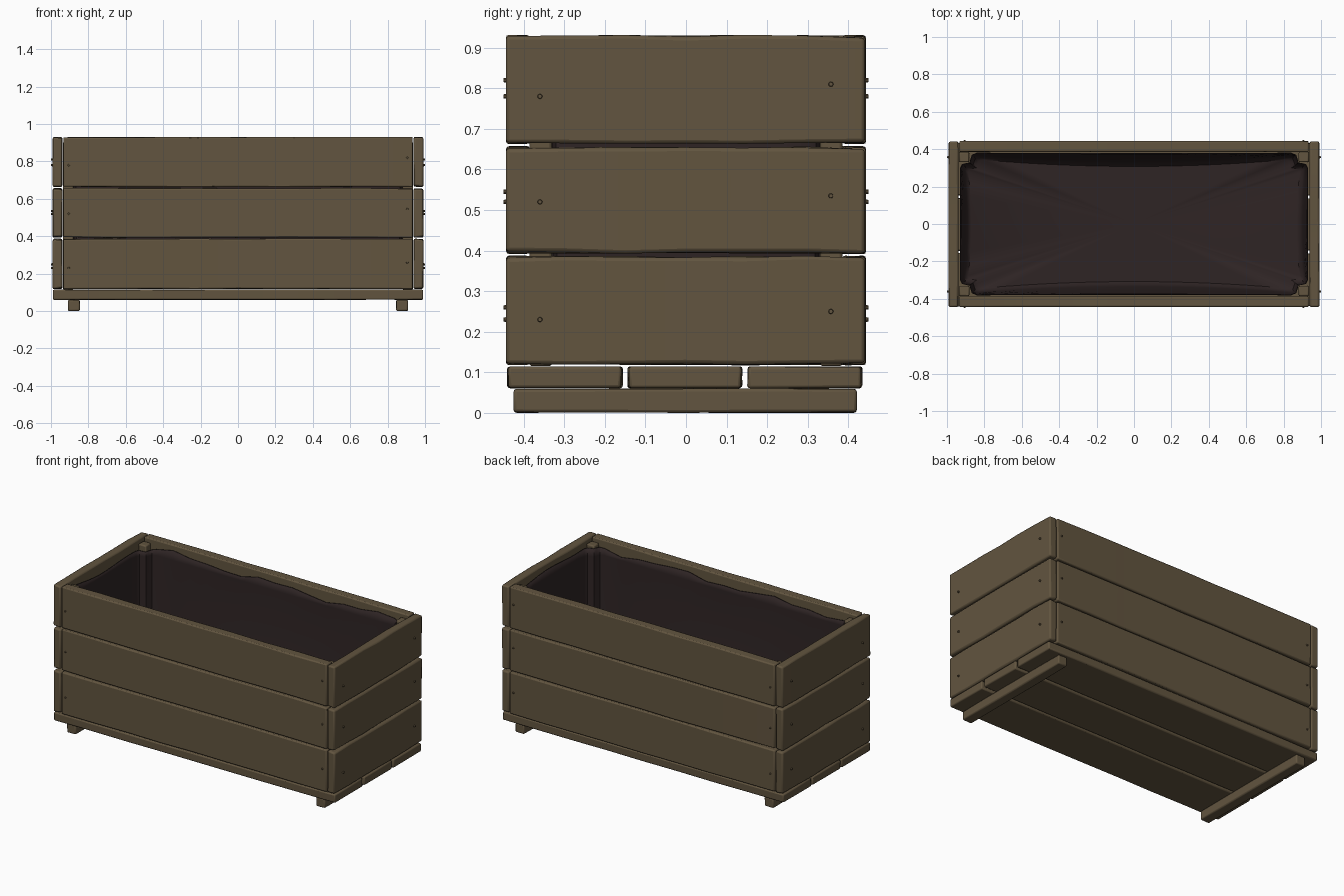
import bpy, bmesh, math, random
from mathutils import Vector

if "Cube" in bpy.data.objects:
    bpy.data.objects.remove(bpy.data.objects["Cube"])

random.seed(4)

def material(name, rgb):
    m = bpy.data.materials.new(name)
    m.diffuse_color = (*rgb, 1)
    m.use_nodes = True
    m.node_tree.nodes["Principled BSDF"].inputs["Base Color"].default_value = m.diffuse_color
    return m

WOOD = material("weathered wood", (0.122, 0.090, 0.050))
LINER = material("dark liner", (0.028, 0.018, 0.018))

def make_object(name, bm, mat):
    bmesh.ops.recalc_face_normals(bm, faces=bm.faces)
    me = bpy.data.meshes.new(name)
    bm.to_mesh(me)
    bm.free()
    ob = bpy.data.objects.new(name, me)
    bpy.context.collection.objects.link(ob)
    me.materials.append(mat)
    return ob

def smooth(ob):
    for o in bpy.context.selected_objects:
        o.select_set(False)
    bpy.context.view_layer.objects.active = ob
    ob.select_set(True)
    bpy.ops.object.shade_smooth_by_angle(angle=math.radians(40))

def plank(name, lo, hi, wear=0.004, cuts=7, bevel=0.007):
    """Box lofted along its longest axis, with slightly worn long edges."""
    lo, hi = Vector(lo), Vector(hi)
    size = hi - lo
    a = max(range(3), key=lambda i: size[i])
    b, c = [i for i in range(3) if i != a]
    bm = bmesh.new()
    rings = []
    for k in range(cuts + 2):
        end = k in (0, cuts + 1)
        ring = []
        for sb, sc in ((0, 0), (1, 0), (1, 1), (0, 1)):
            p = Vector((0, 0, 0))
            p[a] = lo[a] + size[a] * k / (cuts + 1)
            w = wear * (1.5 if end else 1)
            for axis, s in ((b, sb), (c, sc)):
                d = random.uniform(0, w) * (0.35 if size[axis] < 0.1 else 1)
                p[axis] = hi[axis] - d if s else lo[axis] + d
            ring.append(bm.verts.new(p))
        rings.append(ring)
    for r, q in zip(rings, rings[1:]):
        for i in range(4):
            bm.faces.new((r[i], r[(i + 1) % 4], q[(i + 1) % 4], q[i]))
    bm.faces.new(rings[0])
    bm.faces.new(rings[-1])
    ob = make_object(name, bm, WOOD)
    m = ob.modifiers.new("worn edges", 'BEVEL')
    m.width, m.segments, m.limit_method = bevel, 2, 'ANGLE'
    m.angle_limit = math.radians(50)
    smooth(ob)
    return ob

def nail(name, pos, direction):
    """Small round nail head, slightly domed, facing outwards."""
    d = Vector(direction)
    bm = bmesh.new()
    bmesh.ops.create_cone(bm, cap_ends=True, segments=10, radius1=0.007,
                          radius2=0.005, depth=0.016)
    bm.transform(d.to_track_quat('Z', 'Y').to_matrix().to_4x4())
    bmesh.ops.translate(bm, vec=Vector(pos), verts=bm.verts)
    make_object(name, bm, WOOD)

# Walls: three courses of planks on every side, with nails at their ends
courses = [(0.117, 0.388, 0.23, 0.25), (0.391, 0.658, 0.52, 0.535), (0.662, 0.932, 0.78, 0.81)]
for n, (z0, z1, na, nb) in enumerate(courses, 1):
    for side, s in (("front", -1), ("back", 1)):
        y0, y1 = sorted((s * 0.385, s * 0.444))
        plank(f"{side}_plank_{n}", (-0.934, y0, z0), (0.934, y1, z1))
        for x, z in ((-0.905, na), (0.905, nb + 0.01)):
            nail(f"{side}_nail", (x, s * 0.442, z), (0, s, 0))
    for side, s in (("left", -1), ("right", 1)):
        x0, x1 = sorted((s * 0.938, s * 0.992))
        plank(f"{side}_plank_{n}", (x0, -0.444, z0), (x1, 0.441, z1), 0.006, 5, 0.009)
        for y, z in ((-0.36, na), (0.357, nb)):
            nail(f"{side}_nail", (s * 0.992, y, z), (s, 0, 0))

# Floor boards and feet
for n, (y0, y1) in enumerate(((-0.442, -0.155), (-0.145, 0.14), (0.15, 0.436)), 1):
    plank(f"floor_board_{n}", (-0.99, y0, 0.06), (0.99, y1, 0.115))
for side, s in (("left", -1), ("right", 1)):
    x0, x1 = sorted((s * 0.845, s * 0.91))
    plank(f"{side}_foot", (x0, -0.425, 0), (x1, 0.421, 0.06), 0.004, 3)

# Corner posts
for sx in (-1, 1):
    for sy in (-1, 1):
        x0, x1 = sorted((sx * 0.88, sx * 0.936))
        y0, y1 = sorted((sy * 0.33, sy * 0.386))
        plank("corner_post", (x0, y0, 0.115), (x1, y1, 0.905), 0.003, 2)

# Liner: a sagging bag that wraps round the corner posts
quarter = [(0.928, y) for y in (0.0, 0.08, 0.16, 0.24, 0.3)]
quarter += [(0.918, 0.318), (0.895, 0.324), (0.878, 0.327), (0.873, 0.345), (0.865, 0.368)]
quarter += [(x, 0.379) for x in (0.84, 0.72, 0.6, 0.48, 0.36, 0.24, 0.12, 0.0)]
half = quarter + [(-x, y) for x, y in reversed(quarter[:-1])]
outline = half + [(x, -y) for x, y in reversed(half[1:-1])]

bm = bmesh.new()
rings = []
for z, bow, inset in ((0.88, 0.1, 0), (0.84, 0.05, 0), (0.6, 0.25, 0), (0.35, 0.6, 0.003),
                      (0.19, 0.9, 0.008), (0.145, 1.0, 0.018), (0.128, 1.0, 0.04)):
    ring = []
    for x, y in outline:
        ky = max(0, 1 - (x / 0.9) ** 2) if abs(y) > 0.37 else 0
        kx = max(0, 1 - (y / 0.33) ** 2) if abs(x) > 0.92 else 0
        px = x * (1 - inset) - math.copysign(0.02 * bow * kx, x)
        py = y * (1 - 2 * inset) - math.copysign(0.04 * bow * ky, y)
        dz = 0
        if z > 0.87:
            dz = 0.014 * math.sin(9 * x + 4 * y) + 0.008 * math.sin(21 * x + 11 * y)
        ring.append(bm.verts.new((px, py, z + dz)))
    rings.append(ring)
count = len(outline)
for r, q in zip(rings, rings[1:]):
    for i in range(count):
        j = (i + 1) % count
        bm.faces.new((r[i], r[j], q[j], q[i]))
middle = bm.verts.new((0, 0, 0.124))
for i in range(count):
    bm.faces.new((rings[-1][i], rings[-1][(i + 1) % count], middle))
liner = make_object("liner", bm, LINER)
m = liner.modifiers.new("cloth thickness", 'SOLIDIFY')
m.thickness, m.offset = 0.005, 0
smooth(liner)
